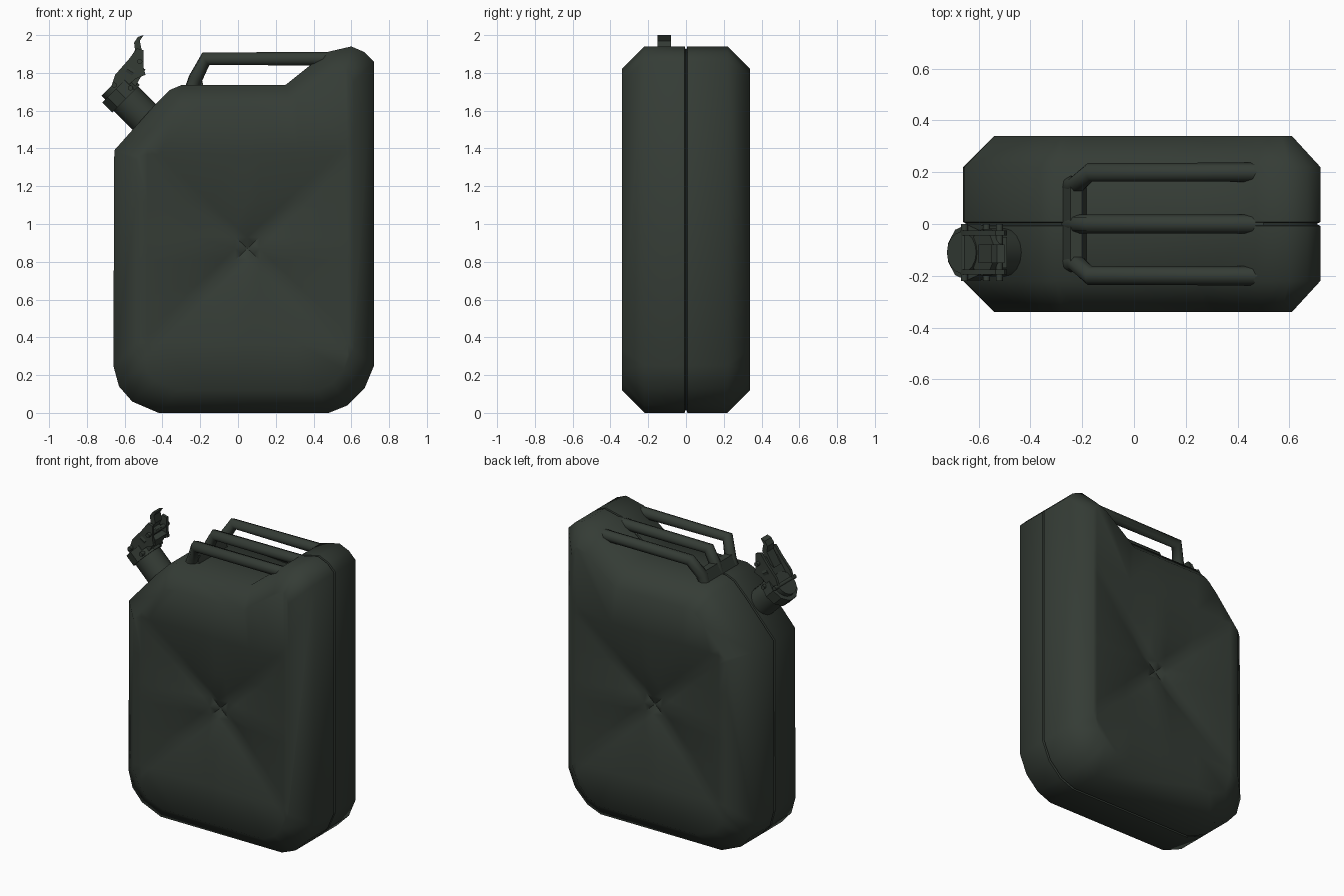
import bpy, bmesh, math
from mathutils import Vector

cube = bpy.data.objects.get("Cube")
if cube:
    bpy.data.objects.remove(cube, do_unlink=True)

paint = bpy.data.materials.new("dark_olive_paint")
paint.use_nodes = True
olive = (0.035, 0.045, 0.036, 1)
paint.diffuse_color = olive
shader = paint.node_tree.nodes["Principled BSDF"]
shader.inputs["Base Color"].default_value = olive
shader.inputs["Roughness"].default_value = 0.6


def finish(obj, name, angle=50):
    """Name, paint and smooth one part."""
    obj.name = name
    obj.data.materials.append(paint)
    bpy.ops.object.select_all(action="DESELECT")
    obj.select_set(True)
    bpy.context.view_layer.objects.active = obj
    if obj.type == "MESH":
        bpy.ops.object.shade_smooth_by_angle(angle=math.radians(angle))
    return obj


def mesh_object(bm, name, angle=50):
    bmesh.ops.recalc_face_normals(bm, faces=bm.faces[:])
    mesh = bpy.data.meshes.new(name)
    bm.to_mesh(mesh)
    bm.free()
    obj = bpy.data.objects.new(name, mesh)
    bpy.context.collection.objects.link(obj)
    return finish(obj, name, angle)


def tube(name, points, radius):
    """Round bar following straight path segments."""
    curve = bpy.data.curves.new(name, "CURVE")
    curve.dimensions = "3D"
    curve.bevel_depth = radius
    curve.bevel_resolution = 2
    curve.use_fill_caps = True
    spline = curve.splines.new("POLY")
    spline.points.add(len(points) - 1)
    for point, co in zip(spline.points, points):
        point.co = (*co, 1)
    obj = bpy.data.objects.new(name, curve)
    bpy.context.collection.objects.link(obj)
    return finish(obj, name)


def disc(name, center, radius, depth, tilt, sides=16):
    bpy.ops.mesh.primitive_cylinder_add(vertices=sides, radius=radius, depth=depth,
                                        location=center, rotation=(0, tilt, 0))
    return finish(bpy.context.object, name, 35)


def plate(name, profile, y_start, y_end):
    """Side profile extruded across the width."""
    bm = bmesh.new()
    face = bm.faces.new([bm.verts.new((x, y_start, z)) for x, z in profile])
    extruded = bmesh.ops.extrude_face_region(bm, geom=[face])["geom"]
    moved = [v for v in extruded if isinstance(v, bmesh.types.BMVert)]
    bmesh.ops.translate(bm, verts=moved, vec=(0, y_end - y_start, 0))
    return mesh_object(bm, name, 30)


# Can body: one pressed half, mirrored across the seam
outline = [(-.42, 0), (.48, 0), (.58, .04), (.67, .13), (.72, .25), (.72, 1.86),
           (.67, 1.91), (.6, 1.94), (.47, 1.91), (.25, 1.735), (-.3, 1.735),
           (-.36, 1.71), (-.45, 1.62), (-.655, 1.39), (-.66, .25), (-.63, .14), (-.56, .06)]
panel_rim = [(-.32, .12), (.42, .12), (.5, .16), (.56, .23), (.61, .34), (.61, 1.75),
             (.6, 1.79), (.57, 1.82), (.5, 1.79), (.28, 1.62), (-.28, 1.62),
             (-.31, 1.6), (-.37, 1.54), (-.54, 1.34), (-.54, .33), (-.5, .24), (-.44, .17)]
groove = [(x * .985, .95 + (z - .95) * .985) for x, z in outline]
depth_y = -0.34

bm = bmesh.new()
rings = [[bm.verts.new((x, y, z)) for x, z in loop]
         for loop, y in ((groove, 0), (groove, -.003), (outline, -.007),
                         (outline, -.22), (panel_rim, depth_y))]
count = len(outline)
for inner, outer in zip(rings, rings[1:]):
    for i in range(count):
        j = (i + 1) % count
        bm.faces.new((inner[i], inner[j], outer[j], outer[i]))
bm.faces.new(rings[-1])

# Cut the flat panel along both arms of the cross and a grid
center = Vector((.05, depth_y, .87))
half_w, half_h, arm = .53, .5, .12
cuts = []
for side in (-arm, 0, arm):
    point = center + Vector((side * half_w, 0, 0))
    cuts += [(point, (half_h, 0, half_w)), (point, (half_h, 0, -half_w))]
for step in (-1, -.5, -arm, 0, arm, .5, 1):
    cuts.append((center + Vector((step * half_w, 0, 0)), (1, 0, 0)))
    cuts.append((center + Vector((0, 0, step * half_h)), (0, 0, 1)))
for point, normal in cuts:
    faces = [f for f in bm.faces if all(v.co.y < depth_y + .001 for v in f.verts)]
    edges = {e for f in faces for e in f.edges}
    verts = {v for f in faces for v in f.verts}
    bmesh.ops.bisect_plane(bm, geom=[*verts, *edges, *faces], dist=.0005,
                           plane_co=point, plane_no=normal)

# Press the cross inwards: arms deepest at the middle, panels folded outwards between them
for v in bm.verts:
    if v.co.y < depth_y + .001:
        u = abs(v.co.x - center.x) / half_w
        w = abs(v.co.z - center.z) / half_h
        reach = max(u, w)
        fold = max(0, abs(u - w) - arm * .5) / max(reach, arm)
        press = max(0, 1 - max(reach, arm * .7))
        v.co.y += .09 * press * (1 - .5 * min(fold, 1))
body = mesh_object(bm, "can_body", 55)
mirror = body.modifiers.new("other_half", "MIRROR")
mirror.use_axis = (False, True, False)

# Three carrying bars, the outer two bending inwards at the spout end
for name, y, foot_y in (("front_handle", -.2, -.15), ("middle_handle", 0, 0),
                        ("back_handle", .2, .15)):
    tube(name, [(.5, y, 1.875), (-.17, y, 1.875), (-.225, foot_y, 1.77),
                (-.25, foot_y, 1.7)], .037)
bridge = [(-.28, 1.72), (-.245, 1.8), (-.2, 1.8), (-.18, 1.72)]
plate("handle_bridge", bridge, -.15, .15)

# Spout
spout_y = -.11
lean = -math.pi / 4
disc("spout_neck", (-.54, spout_y, 1.61), .092, .22, lean)
disc("spout_collar", (-.62, spout_y, 1.69), .108, .075, lean, 10)
disc("spout_mouth", (-.645, spout_y, 1.715), .08, .06, lean)

# Opened cap with its clamp
disc("cap_lid", (-.57, spout_y, 1.81), .09, .04, math.radians(-58), 10)
clamp = [(-.67, 1.73), (-.65, 1.79), (-.58, 1.87), (-.535, 1.93), (-.5, 1.92),
         (-.5, 1.83), (-.49, 1.79), (-.54, 1.77), (-.6, 1.72)]
for name, y in (("front_clamp_arm", -.195), ("back_clamp_arm", -.045)):
    plate(name, clamp, y, y + .02)
brace = [(-.56, 1.7), (-.6, 1.73), (-.53, 1.83), (-.49, 1.82)]
plate("clamp_brace", brace, -.17, -.05)
latch = [(-.6, 1.83), (-.545, 1.92), (-.55, 1.96), (-.53, 1.99), (-.5, 2),
         (-.52, 1.97), (-.51, 1.92), (-.54, 1.86)]
plate("latch_tab", latch, -.15, -.08)
for name, x, z in (("lower_hinge_pin", -.57, 1.72), ("upper_hinge_pin", -.52, 1.86),
                   ("catch_pin", -.655, 1.735)):
    tube(name, [(x, -.22, z), (x, 0, z)], .014)
